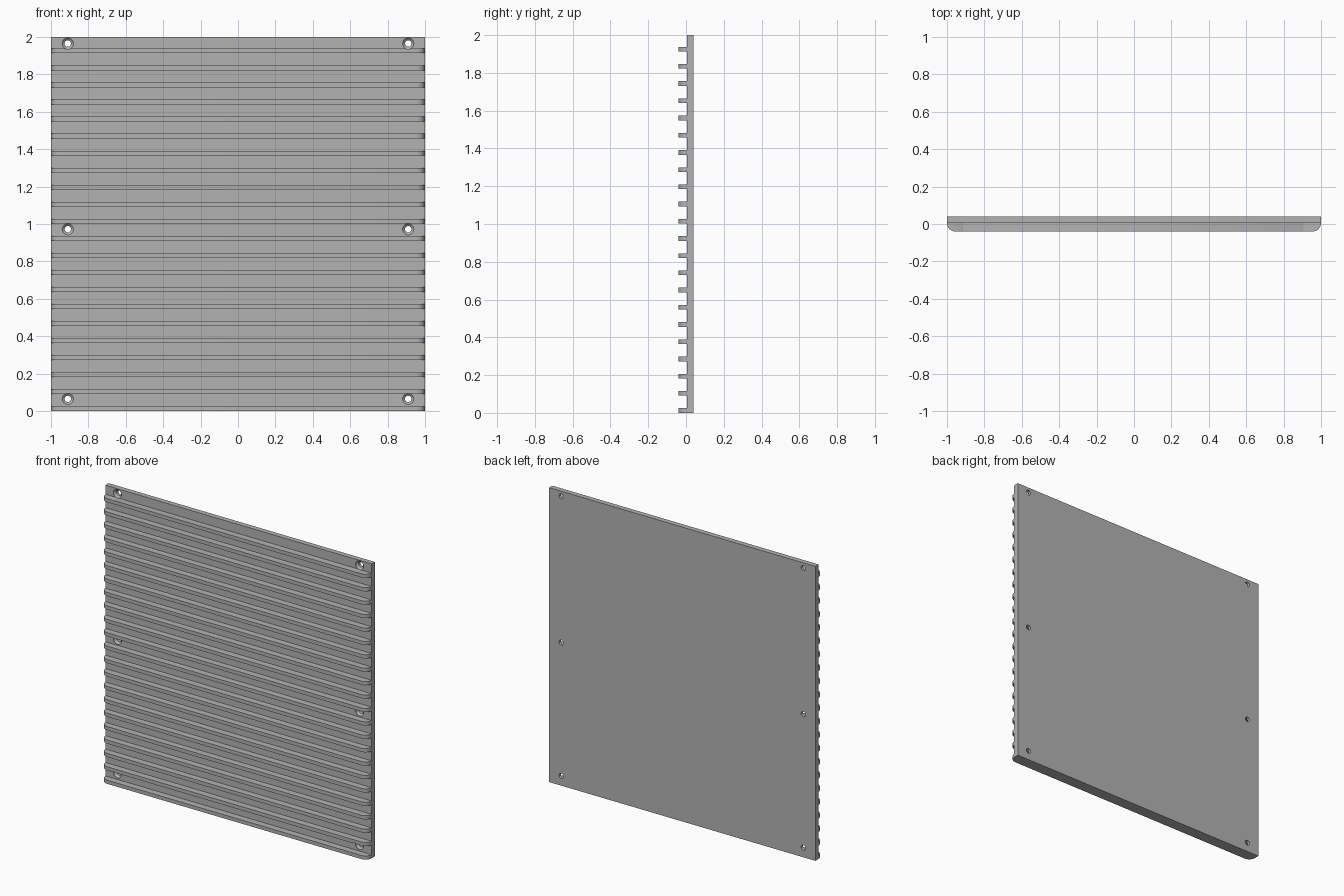
import bpy, bmesh, math
from mathutils import Vector

cube = bpy.data.objects.get("Cube")
if cube:
    bpy.data.objects.remove(cube, do_unlink=True)

FACE_Y, BACK_Y, FRONT_Y = 0.005, 0.04, -0.04
RIBS, RIB_T, PITCH = 22, 0.025, 0.0911
END_R = FACE_Y - FRONT_Y

grey = bpy.data.materials.new("plain_grey")
grey.use_nodes = True
color = (0.45, 0.45, 0.45, 1)
grey.diffuse_color = color
grey.node_tree.nodes["Principled BSDF"].inputs["Base Color"].default_value = color


def add_object(name, bm):
    bmesh.ops.recalc_face_normals(bm, faces=bm.faces)
    mesh = bpy.data.meshes.new(name)
    bm.to_mesh(mesh)
    bm.free()
    mesh.materials.append(grey)
    obj = bpy.data.objects.new(name, mesh)
    bpy.context.collection.objects.link(obj)
    return obj


def prism(name, outline, height):
    """Extrude an (x, y) outline upward from z = 0."""
    bm = bmesh.new()
    face = bm.faces.new([bm.verts.new((x, y, 0)) for x, y in outline])
    new = bmesh.ops.extrude_face_region(bm, geom=[face])["geom"]
    verts = [g for g in new if isinstance(g, bmesh.types.BMVert)]
    bmesh.ops.translate(bm, verts=verts, vec=(0, 0, height))
    return add_object(name, bm)


def hole_cutter(name, centres, profile, sides=32):
    """Lathe a (radius, y) profile around the y axis at each centre."""
    bm = bmesh.new()
    for cx, cz in centres:
        rings = []
        for r, y in profile:
            angles = [2 * math.pi * i / sides for i in range(sides)]
            rings.append([bm.verts.new((cx + r * math.cos(a), y, cz + r * math.sin(a)))
                          for a in angles])
        for low, high in zip(rings, rings[1:]):
            for i in range(sides):
                j = (i + 1) % sides
                bm.faces.new((low[i], low[j], high[j], high[i]))
        bm.faces.new(rings[0])
        bm.faces.new(rings[-1])
    obj = add_object(name, bm)
    obj.hide_render = True
    obj.hide_set(True)
    return obj


# Flat backing plate
plate = prism("backing_plate",
              [(-1, FACE_Y), (1, FACE_Y), (1, BACK_Y), (-1, BACK_Y)], 2)

# Horizontal ribs with rounded front corners
arc = [(1 - END_R + END_R * math.cos(a), FACE_Y - END_R * math.sin(a))
       for a in (math.pi / 2 * i / 10 for i in range(11))]
ribs = prism("horizontal_ribs", arc + [(-x, y) for x, y in reversed(arc)], RIB_T)
array = ribs.modifiers.new("stack", "ARRAY")
array.count = RIBS
array.use_relative_offset = False
array.use_constant_offset = True
array.constant_offset_displace = Vector((0, 0, PITCH))

# Countersunk screw holes along both sides
centres = [(x, z) for x in (-0.91, 0.91) for z in (0.065, 0.972, 1.965)]
cutter = hole_cutter("screw_hole_cutter", centres,
                     [(0.03, -0.06), (0.03, 0.008), (0.017, 0.02), (0.017, 0.06)])
for part in (plate, ribs):
    cut = part.modifiers.new("screw_holes", "BOOLEAN")
    cut.operation = "DIFFERENCE"
    cut.solver = "EXACT"
    cut.object = cutter

# Smooth the round surfaces, keep the edges sharp
for part in (plate, ribs):
    bpy.ops.object.select_all(action="DESELECT")
    part.select_set(True)
    bpy.context.view_layer.objects.active = part
    for name in [m.name for m in part.modifiers]:
        bpy.ops.object.modifier_apply(modifier=name)
    bpy.ops.object.shade_smooth_by_angle(angle=math.radians(30))
